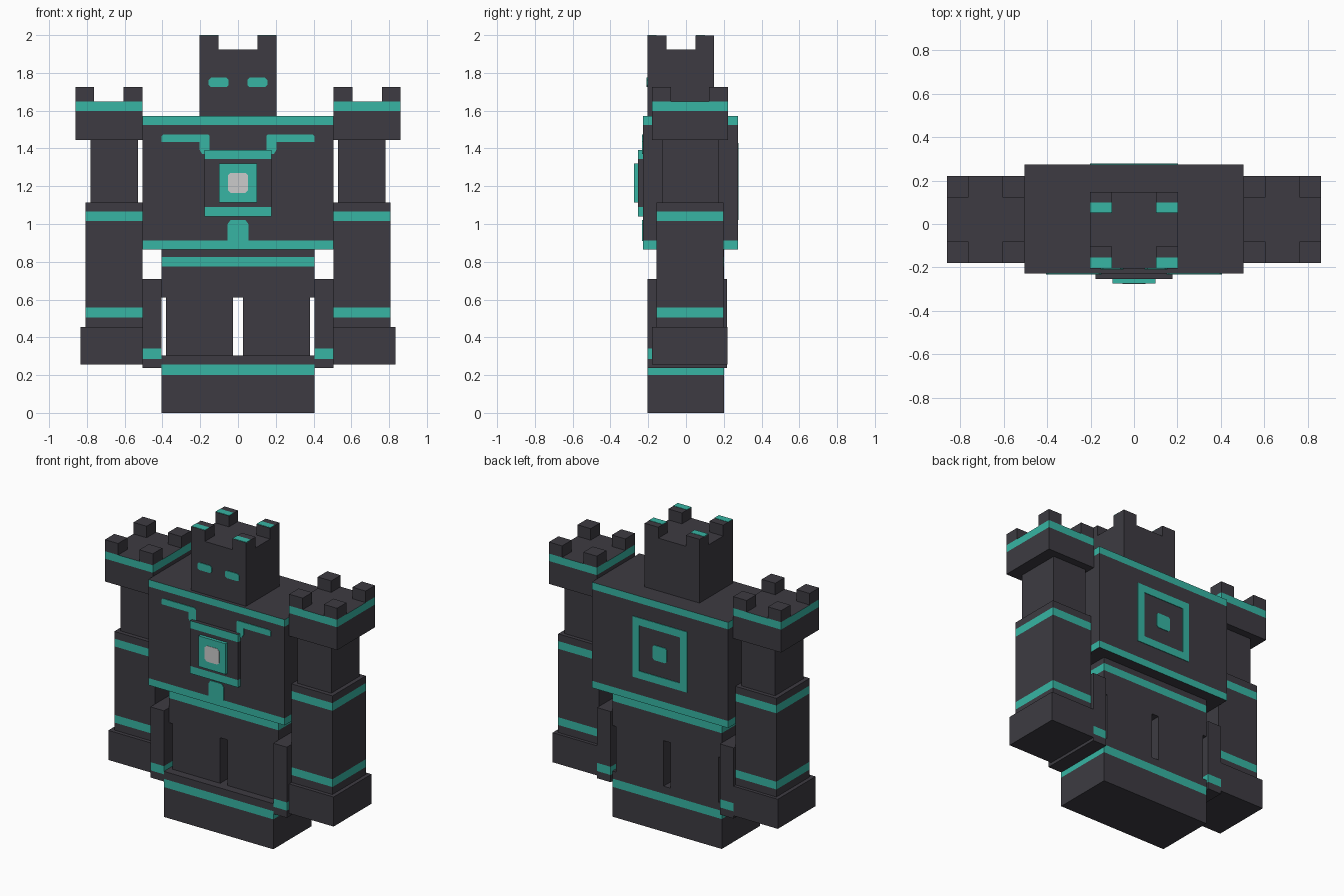
import bpy
import bmesh

cube = bpy.data.objects.get("Cube")
if cube:
    bpy.data.objects.remove(cube, do_unlink=True)


def material(name, rgb):
    mat = bpy.data.materials.new(name)
    mat.use_nodes = True
    mat.diffuse_color = (*rgb, 1)
    node = next(n for n in mat.node_tree.nodes if n.type == 'BSDF_PRINCIPLED')
    node.inputs["Base Color"].default_value = (*rgb, 1)
    return mat


STONE = material("dark stone", (0.047, 0.044, 0.054))
TEAL = material("teal glow", (0.038, 0.46, 0.37))
GREY = material("pale grey", (0.60, 0.60, 0.60))


def finish(name, bm, mats):
    bmesh.ops.recalc_face_normals(bm, faces=bm.faces)
    mesh = bpy.data.meshes.new(name)
    bm.to_mesh(mesh)
    bm.free()
    for mat in mats:
        mesh.materials.append(mat)
    obj = bpy.data.objects.new(name, mesh)
    bpy.context.collection.objects.link(obj)
    return obj


def box(name, x, y, z, bands=(), mats=(STONE, TEAL)):
    """Box from axis ranges; side faces inside a height band take the second material."""
    bm = bmesh.new()
    bmesh.ops.create_cube(bm, size=1)
    for v in bm.verts:
        v.co = [r[0] if c < 0 else r[1] for c, r in zip(v.co, (x, y, z))]
    for h in {h for band in bands for h in band if z[0] < h < z[1]}:
        bmesh.ops.bisect_plane(bm, geom=bm.verts[:] + bm.edges[:] + bm.faces[:],
                               plane_co=(0, 0, h), plane_no=(0, 0, 1))
    bm.normal_update()
    for f in bm.faces:
        mid = f.calc_center_median().z
        if abs(f.normal.z) < 0.5 and any(a < mid < b for a, b in bands):
            f.material_index = 1
    return finish(name, bm, mats)


def sides(name, x, y, z, bands=()):
    """Left and right copies of a box."""
    box("left_" + name, x, y, z, bands)
    box("right_" + name, (-x[1], -x[0]), y, z, bands)


def plate(name, points, y, mat, depth=0.004):
    """Thin plate with an x-z outline, centred on a wall at y."""
    bm = bmesh.new()
    face = bm.faces.new([bm.verts.new((px, y - depth, pz)) for px, pz in points])
    new = bmesh.ops.extrude_face_region(bm, geom=[face])["geom"]
    for v in new:
        if isinstance(v, bmesh.types.BMVert):
            v.co.y += 2 * depth
    return finish(name, bm, [mat])


def clipped(cx, cz, w, h, c):
    """Rectangle outline with clipped corners."""
    return [(cx + sx * (w - a), cz + sz * (h - b)) for sx, sz, a, b in (
        (1, 1, 0, c), (1, 1, c, 0), (-1, 1, c, 0), (-1, 1, 0, c),
        (-1, -1, 0, c), (-1, -1, c, 0), (1, -1, c, 0), (1, -1, 0, c))]


# Base, legs and hips
box("base", (-0.405, 0.405), (-0.205, 0.2), (0, 0.305), [(0.2, 0.255)])
sides("leg", (0.027, 0.38), (-0.15, 0.2), (0.305, 0.61))
box("hips", (-0.405, 0.405), (-0.15, 0.2), (0.61, 0.865), [(0.775, 0.825)])
sides("hip_guard", (0.405, 0.505), (-0.205, 0.218), (0.237, 0.71), [(0.285, 0.34)])

# Torso
FRONT, BACK = -0.228, 0.275
box("torso", (-0.505, 0.505), (FRONT, BACK), (0.865, 1.572),
    [(0.865, 0.912), (1.525, 1.572)])

# Chest plate and core
box("chest_plate", (-0.178, 0.178), (-0.253, FRONT), (1.04, 1.393),
    [(1.04, 1.09), (1.343, 1.393)])
box("chest_core", (-0.1, 0.1), (-0.274, -0.253), (1.115, 1.32), mats=(TEAL,))
plate("core_light", clipped(0, 1.218, 0.054, 0.053, 0.015), -0.274, GREY, 0.002)

# Chest markings
brow = [(0.405, 1.435), (0.405, 1.465), (0.395, 1.475), (0.16, 1.475), (0.15, 1.465),
        (0.15, 1.37), (0.19, 1.37), (0.205, 1.395), (0.205, 1.435)]
plate("left_chest_mark", brow, FRONT, TEAL)
plate("right_chest_mark", [(-x, z) for x, z in brow], FRONT, TEAL)
plate("lower_chest_mark", [(-0.055, 0.91), (-0.055, 1.0), (-0.04, 1.02),
                           (0.04, 1.02), (0.055, 1.0), (0.055, 0.91)], FRONT, TEAL)

# Square emblem on the back
plate("back_emblem_center", clipped(0, 1.225, 0.052, 0.05, 0.012), BACK, TEAL)
for s, side in ((1, "left"), (-1, "right")):
    plate(side + "_emblem_bar", clipped(s * 0.177, 1.225, 0.025, 0.203, 0), BACK, TEAL)
for s, side in ((1, "top"), (-1, "bottom")):
    plate(side + "_emblem_bar", clipped(0, 1.225 + s * 0.178, 0.152, 0.025, 0), BACK, TEAL)

# Head tower with eyes and half-lit merlons
box("head", (-0.203, 0.203), (-0.205, 0.147), (1.572, 1.925))
for s, side in ((1, "left"), (-1, "right")):
    plate(side + "_eye", clipped(s * 0.102, 1.75, 0.053, 0.025, 0.012), -0.205, TEAL)
for name, y0, y1, lit in (("front", -0.205, -0.103, (-0.203, -0.155)),
                          ("back", 0.05, 0.147, (0.053, 0.1))):
    sides(name + "_head_merlon", (0.102, 0.203), (y0, y1), (1.925, 1.998))
    for s, side in ((1, "left"), (-1, "right")):
        x = sorted((s * 0.102, s * 0.203))
        box(f"{side}_{name}_merlon_light", x, lit, (1.996, 2.0), mats=(TEAL,))

# Arms with tower shoulders
sides("hand", (0.505, 0.834), (-0.18, 0.22), (0.257, 0.455))
sides("forearm", (0.505, 0.808), (-0.155, 0.198), (0.455, 1.115),
      [(0.505, 0.557), (1.015, 1.067)])
sides("upper_arm", (0.53, 0.78), (-0.127, 0.172), (1.115, 1.445))
sides("shoulder", (0.505, 0.86), (-0.18, 0.222), (1.445, 1.648), [(1.598, 1.648)])
for name, y in (("front", (-0.18, -0.08)), ("back", (0.122, 0.222))):
    sides(name + "_inner_merlon", (0.505, 0.605), y, (1.648, 1.725))
    sides(name + "_outer_merlon", (0.762, 0.86), y, (1.648, 1.725))
